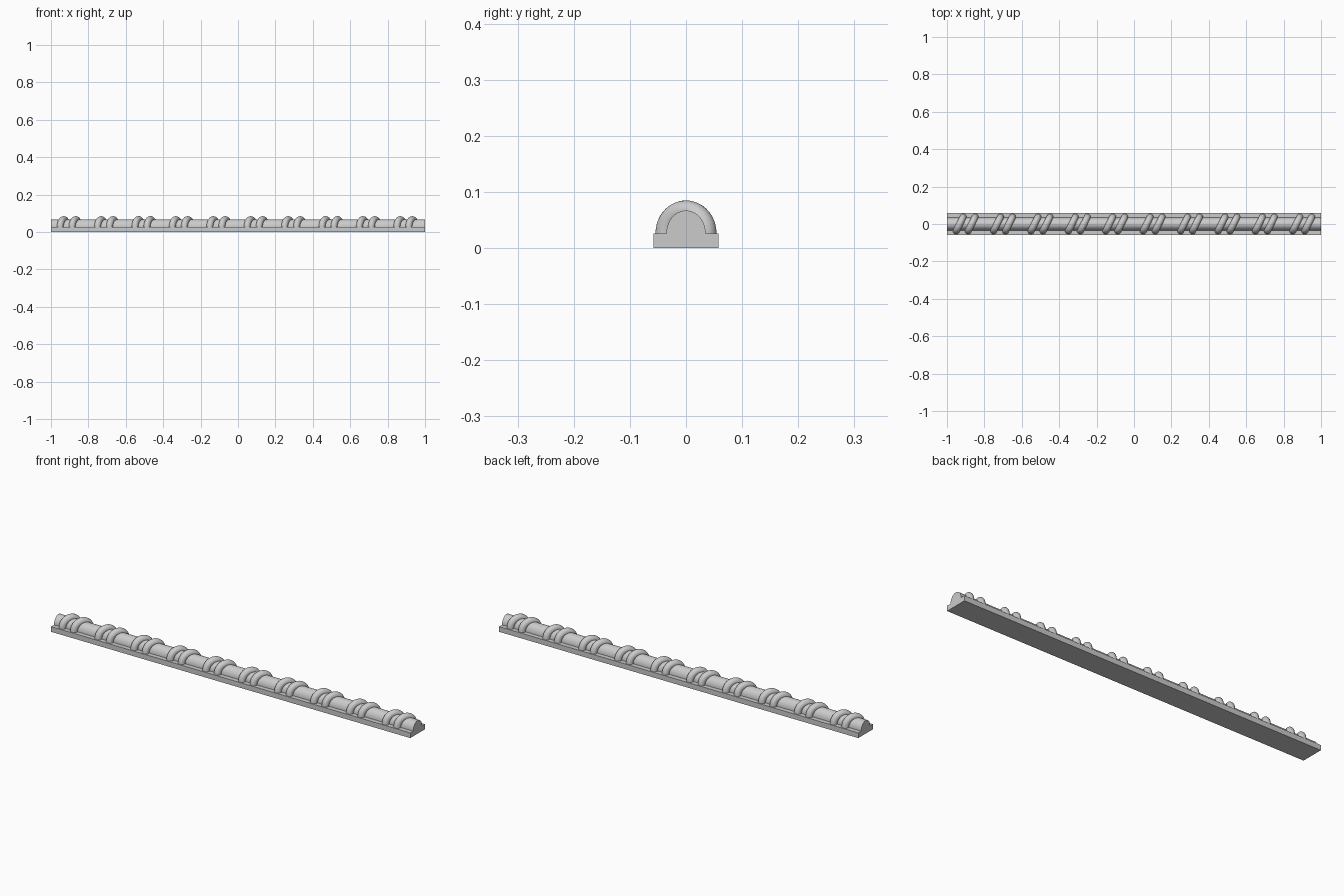
import bpy, bmesh, math
from mathutils import Vector, Matrix

if "Cube" in bpy.data.objects:
    bpy.data.objects.remove(bpy.data.objects["Cube"])

BASE_H = 0.026


def add_object(name, bm):
    bmesh.ops.recalc_face_normals(bm, faces=bm.faces[:])
    mesh = bpy.data.meshes.new(name)
    bm.to_mesh(mesh)
    bm.free()
    obj = bpy.data.objects.new(name, mesh)
    bpy.context.collection.objects.link(obj)
    return obj


def smooth(obj):
    bpy.ops.object.select_all(action='DESELECT')
    obj.select_set(True)
    bpy.context.view_layer.objects.active = obj
    bpy.ops.object.shade_smooth_by_angle(angle=math.radians(35))


# Flat base strip
bm = bmesh.new()
bmesh.ops.create_cube(bm, size=1, matrix=Matrix.Translation((0, 0, BASE_H / 2))
                      @ Matrix.Diagonal((2, 0.116, BASE_H, 1)))
add_object("base_strip", bm)

# Half-round rod: arch profile extruded along x
bm = bmesh.new()
N = 32
arch = [(0.035 * math.cos(math.pi * i / N), BASE_H + 0.041 * math.sin(math.pi * i / N))
        for i in range(N + 1)]
face = bm.faces.new([bm.verts.new((-1, y, z)) for y, z in arch])
out = bmesh.ops.extrude_face_region(bm, geom=[face], use_keep_orig=True)
bmesh.ops.translate(bm, vec=(2, 0, 0),
                    verts=[v for v in out["geom"] if isinstance(v, bmesh.types.BMVert)])
smooth(add_object("half_round_rod", bm))


# Half ring of round tube standing on the base
def half_ring(R, r, steps=32, sides=20):
    bm = bmesh.new()
    rings = []
    for i in range(steps + 1):
        a = math.pi * i / steps
        ring = []
        for j in range(sides):
            b = 2 * math.pi * j / sides
            d = R + r * math.cos(b)
            ring.append(bm.verts.new((r * math.sin(b), d * math.cos(a), d * math.sin(a))))
        rings.append(ring)
    for p, q in zip(rings, rings[1:]):
        for j in range(sides):
            k = (j + 1) % sides
            bm.faces.new((p[j], p[k], q[k], q[j]))
    bm.faces.new(rings[0])
    bm.faces.new(rings[-1])
    return bm


# Ten pairs of slanted strands wrapped over the rod
first = add_object("wrap_strand", half_ring(0.041, 0.018))
smooth(first)
places = [-0.9 + 0.2 * i + s * 0.032 for i in range(10) for s in (-1, 1)]
for n, x in enumerate(places):
    strand = first
    if n:
        strand = first.copy()
        bpy.context.collection.objects.link(strand)
    strand.location = Vector((x, 0, BASE_H))
    strand.rotation_euler = (0, 0, -math.radians(27))
